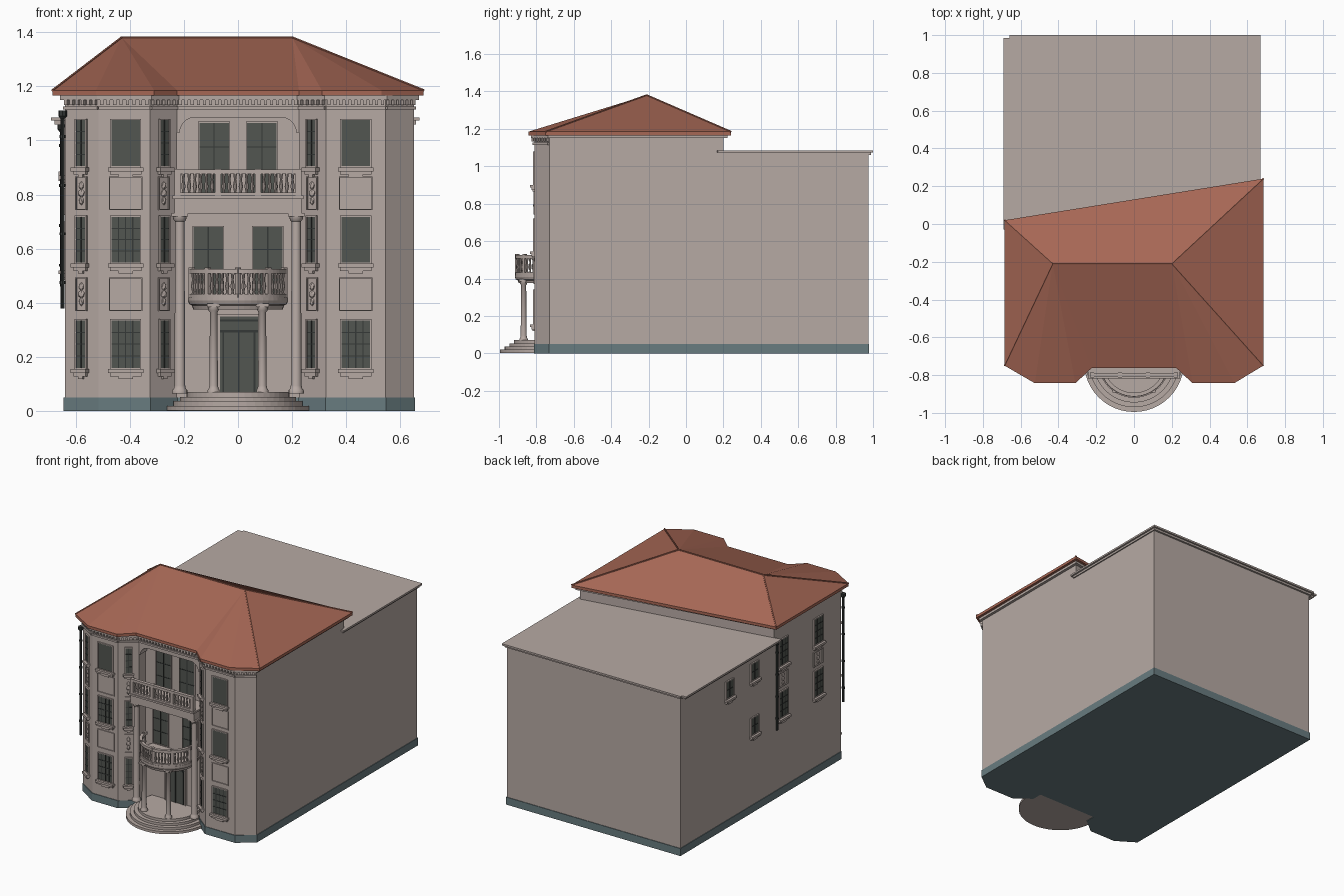
import bpy, bmesh, math
from mathutils import Vector, Matrix

if "Cube" in bpy.data.objects:
    bpy.data.objects.remove(bpy.data.objects["Cube"])


def material(name, rgb):
    m = bpy.data.materials.new(name)
    m.use_nodes = True
    m.diffuse_color = (*rgb, 1)
    m.node_tree.nodes["Principled BSDF"].inputs["Base Color"].default_value = (*rgb, 1)
    return m


STONE = material("pinkish stone", (0.47, 0.40, 0.37))
TILE = material("terracotta tile", (0.38, 0.135, 0.09))
PLINTH = material("slate blue plinth", (0.14, 0.20, 0.215))
GLASS = material("dark glass", (0.085, 0.092, 0.082))
IRON = material("dark iron", (0.035, 0.04, 0.038))

parts = {}


def part(name, mat, smooth=False):
    """Geometry collector; one object per named part."""
    if name not in parts:
        parts[name] = (bmesh.new(), mat, smooth)
    return parts[name][0]


def prism(bm, pts, z0, z1):
    lo = [bm.verts.new((x, y, z0)) for x, y in pts]
    hi = [bm.verts.new((x, y, z1)) for x, y in pts]
    bm.faces.new(lo[::-1])
    bm.faces.new(hi)
    for i in range(len(pts)):
        j = (i + 1) % len(pts)
        bm.faces.new((lo[i], lo[j], hi[j], hi[i]))


def offset(pts, d):
    """Mitred outward offset of a counter-clockwise outline."""
    out = []
    for i, p in enumerate(pts):
        p, a, b = Vector(p), Vector(pts[i - 1]), Vector(pts[(i + 1) % len(pts)])
        e, f = (p - a).normalized(), (b - p).normalized()
        n, m = Vector((e.y, -e.x)), Vector((f.y, -f.x))
        out.append(tuple(p + (n + m) * d / (1 + n.dot(m))))
    return out


def lathe(bm, x, y, profile, n=16, z=0):
    rings = [[bm.verts.new((x + r * math.cos(math.tau * i / n), y + r * math.sin(math.tau * i / n), z + h))
              for i in range(n)] for r, h in profile]
    bm.faces.new(rings[0][::-1])
    bm.faces.new(rings[-1])
    for a, b in zip(rings, rings[1:]):
        for i in range(n):
            j = (i + 1) % n
            bm.faces.new((a[i], a[j], b[j], b[i]))


class Wall:
    """A vertical wall face; u runs along it, o points outward."""

    def __init__(self, a, b):
        self.a, b = Vector(a), Vector(b)
        self.length = (b - self.a).length
        self.d = (b - self.a).normalized()
        self.n = Vector((self.d.y, -self.d.x))

    def matrix(self, u, o, z, size):
        p = self.a + self.d * u + self.n * o
        rot = Matrix.Rotation(math.atan2(self.d.y, self.d.x), 4, 'Z')
        return Matrix.Translation((p.x, p.y, z)) @ rot @ Matrix.Diagonal((*size, 1))

    def box(self, bm, u, o, z, w, t, h):
        bmesh.ops.create_cube(bm, size=1, matrix=self.matrix(u, o, z, (w, t, h)))

    def frame(self, bm, u, z, w, h, e, t):
        for s in (-1, 1):
            self.box(bm, u + s * (w + e) / 2, 0, z, e, t, h + 2 * e)
            self.box(bm, u, 0, z + s * (h + e) / 2, w, t, e)

    def window(self, u, z0, z1, w, cols=2, rows=3, sill=True):
        z, h = (z0 + z1) / 2, z1 - z0
        self.box(part("window_glass", GLASS), u, 0.002, z, w, 0.006, h)
        bars = part("window_bars", IRON)
        for i in range(1, cols):
            self.box(bars, u - w / 2 + w * i / cols, 0.005, z, 0.004, 0.005, h)
        for i in range(1, rows):
            self.box(bars, u, 0.005, z0 + h * i / rows, w, 0.005, 0.004)
        self.frame(part("window_frames", STONE), u, z, w, h, 0.005, 0.018)
        if sill:
            sills = part("window_sills", STONE)
            self.box(sills, u, 0.008, z0 - 0.012, w + 0.026, 0.032, 0.014)
            self.box(sills, u, 0.005, z0 - 0.025, w + 0.012, 0.02, 0.013)
            self.box(sills, u, 0.004, z0 - 0.036, w * 0.5, 0.014, 0.01)

    def panel(self, u, z, w, h, ornate=False):
        bm = part("relief_panels", STONE)
        self.frame(bm, u, z, w, h, 0.005, 0.012)
        if ornate:
            for dz, r in ((0.028, 0.011), (0, 0.014), (-0.028, 0.010)):
                bmesh.ops.create_icosphere(bm, subdivisions=1, radius=1,
                                           matrix=self.matrix(u, 0.002, z + dz, (r, 0.008, 0.016)))


# Ground outline: two canted bays with a recessed centre
bay_l = [(-.64, -.73), (-.515, -.81), (-.325, -.81), (-.225, -.73)]
bay_r = [(.225, -.73), (.325, -.81), (.545, -.81), (.65, -.73)]
niche = [(-.225, -.66), (.225, -.66)]
tall_back = [(.65, .2), (-.64, -.02)]
full_back = [(.65, .975), (-.64, .975)]
prism(part("front_block", STONE), bay_l + niche + bay_r + tall_back, 0.02, 1.165)
prism(part("rear_block", STONE), [(-.64, -.3), (.65, -.3)] + full_back, 0.02, 1.07)
prism(part("plinth", PLINTH), offset(bay_l + niche + bay_r + full_back, .004), 0, 0.05)

# Flat rear roof with a stepped edge
rear_roof = [(-.69, -.03), (.67, .17), (.67, 1), (-.66, 1), (-.66, .985), (-.69, .985)]
prism(part("rear_roof", STONE), rear_roof, 1.073, 1.085)
prism(part("rear_roof_moulding", STONE), offset(rear_roof, -.012), 1.06, 1.073)

# Cornice with dentils on the front
shell = bay_l + bay_r + tall_back
prism(part("cornice", STONE), offset(shell, .018), 1.15, 1.166)
front = bay_l + bay_r
for a, b in zip(front, front[1:]):
    w = Wall(a, b)
    w.box(part("cornice_band", STONE), w.length / 2, 0.004, 1.12, w.length, 0.016, 0.012)
    count = int(w.length / 0.022)
    for i in range(count):
        w.box(part("dentils", STONE), (i + 0.5) * w.length / count, 0.006, 1.141, 0.012, 0.018, 0.018)

# Arched lintel closing the top of the recess
arch = [(-.225, 1.165), (-.225, 1.03)]
for cx, start in ((-.16, math.pi), (.16, math.pi / 2)):
    for i in range(7):
        t = start - i * math.pi / 12
        arch.append((cx + .055 * math.cos(t), 1.03 + .055 * math.sin(t)))
arch += [(.225, 1.03), (.225, 1.165)]
bm = part("recess_arch", STONE)
v = [[bm.verts.new((x, y, z)) for x, z in arch] for y in (-.73, -.655)]
bm.faces.new(v[0])
bm.faces.new(v[1][::-1])
for i in range(len(arch)):
    j = (i + 1) % len(arch)
    bm.faces.new((v[0][i], v[1][i], v[1][j], v[0][j]))

# Hipped roof with fascia
eave = [(-.685, -.75), (-.525, -.843), (-.31, -.843), (-.225, -.763),
        (.225, -.763), (.31, -.843), (.53, -.843), (.685, -.75), (.685, .24), (-.685, .02)]
bm = part("hipped_roof", TILE)
prism(bm, eave, 1.166, 1.185)
e = [bm.verts.new((x, y, 1.185)) for x, y in eave]
ra, rb = bm.verts.new((-.43, -.21, 1.38)), bm.verts.new((.2, -.21, 1.38))
for i in range(3):
    bm.faces.new((e[i], e[i + 1], ra))
    bm.faces.new((e[i + 4], e[i + 5], rb))
for f in ((e[3], e[4], rb, ra), (e[7], e[8], rb), (e[8], e[9], ra, rb), (e[9], e[0], ra)):
    bm.faces.new(f)
for a, b in ((e[0], ra), (e[9], ra), (e[7], rb), (e[8], rb), (ra, rb)):
    d = b.co - a.co
    m = Matrix.Translation((a.co + b.co) / 2) @ d.to_track_quat('Z', 'Y').to_matrix().to_4x4()
    bmesh.ops.create_cone(part("ridge_caps", TILE), segments=6, radius1=.005, radius2=.005,
                          depth=d.length, cap_ends=True, matrix=m)

# Bay windows and panels on three floors
floors = ((.16, .335), (.55, .717), (.905, 1.075))
panel_z = (.432, .805)
for pts, flats in ((bay_l, (0, 1, 2)), (bay_r, (0, 1))):
    for i in flats:
        w = Wall(pts[i], pts[i + 1])
        wide = i == 1
        u = .1 if wide and pts is bay_l else w.length / 2
        for k, (z0, z1) in enumerate(floors):
            plain = wide and (k == 2 or (k == 1 and pts is bay_r))
            w.window(u, z0, z1, .105 if wide else .04, 1 if plain else (4 if wide else 2), 1 if plain else 4)
        for z in panel_z:
            w.panel(u, z, .115 if wide else .042, .115, ornate=not wide)

# Recessed centre: upper and middle windows, entrance door
centre = Wall(*niche)
for s in (-1, 1):
    centre.window(.225 + s * .088, .80, 1.065, .108, 2, 3, False)
    centre.window(.225 + s * .11, .43, .68, .108, 2, 3, False)
centre.box(part("door", GLASS), .228, .003, .21, .14, .008, .28)
centre.frame(part("door_frame", STONE), .228, .21, .14, .28, .008, .025)
for z in (.295, .335):
    centre.box(part("door_bars", IRON), .228, .008, z, .14, .008, .008)
for u in (.17, .228, .286):
    centre.box(part("door_bars", IRON), u, .008, .18, .006, .008, .22)

# Side windows on the left-hand wall
side = Wall((-.64, .975), (-.64, -.73))
for y, z in ((.455, .925), (.19, .945), (.19, .58)):
    side.window(.975 - y, z - .055, z + .055, .075, 2, 2)
for y in (-.115, -.487):
    for z in (.61, .96):
        side.window(.975 - y, z - .085, z + .085, .09, 3, 4)
    side.panel(.975 - y, .775, .09, .09, True)

# Round entrance steps
CY = -.73
for i, (r, top) in enumerate(((.265, .02), (.24, .037), (.215, .053), (.19, .07))):
    lathe(part("entrance_steps", STONE), 0, CY, [(r, .003), (r, top)], 48)


def column(x, y, r, z0, z1):
    bm = part("columns", STONE, True)
    lathe(bm, x, y, [(r * 1.4, 0), (r * 1.4, .012), (r * 1.1, .02), (r, .03), (r * .85, z1 - z0 - .03),
                     (r * 1.15, z1 - z0 - .024), (r * 1.3, z1 - z0 - .01), (r * 1.3, z1 - z0)], 16, z0)
    Wall((x, y), (x + 1, y)).box(part("column_blocks", STONE), 0, 0, z1 - .004, r * 3, r * 3, .012)


for s in (-1, 1):
    column(s * .215, -.77, .02, .065, .73)
    column(s * .09, -.868, .016, .065, .395)


def baluster(x, y, z):
    lathe(part("balusters", STONE, True), x, y, [(.007, 0), (.004, .01), (.008, .03), (.004, .055), (.007, .078)], 8, z)


# Round lower balcony
lathe(part("lower_balcony", STONE), 0, CY,
      [(.155, .375), (.165, .375), (.17, .39), (.18, .395), (.185, .408), (.185, .42)], 48)


def arc(r):
    return [(r * math.cos(t), CY + r * math.sin(t))
            for t in (math.pi + math.pi * i / 32 for i in range(33))]


for z0, z1 in ((.42, .432), (.508, .526)):
    prism(part("lower_rail", STONE), arc(.183) + arc(.163)[::-1], z0, z1)
for i in range(27):
    t = math.pi + math.pi * (i + .5) / 27
    x, y = .173 * math.cos(t), CY + .173 * math.sin(t)
    if i % 6 == 1:
        lathe(part("lower_posts", STONE), x, y, [(.012, .42), (.012, .53)], 4)
    else:
        baluster(x, y, .431)

# Straight upper balcony
edge = Wall((-.235, -.795), (.235, -.795))
edge.box(part("upper_balcony", STONE), .235, -.06, .757, .47, .14, .055)
edge.box(part("upper_balcony", STONE), .235, -.055, .79, .485, .155, .012)
for z, h in ((.802, .012), (.885, .016)):
    edge.box(part("upper_rail", STONE), .235, .005, z, .46, .022, h)
for i in range(4):
    edge.box(part("upper_posts", STONE), .012 + i * .1487, .005, .845, .022, .026, .1)
    for k in range(6 if i < 3 else 0):
        baluster(-.235 + .012 + i * .1487 + (k + 1) * .0212, -.80, .80)

# Drainpipes with hoppers and brackets
for x, y, z0, z1 in ((-.648, -.745, .38, 1.1), (-.65, -.04, .46, 1.05)):
    bm = part("drainpipes", IRON)
    lathe(bm, x, y, [(.007, z0), (.007, z1 - .02), (.016, z1 - .01), (.016, z1 + .01)], 8)
    for i in range(4):
        z = z0 + (z1 - z0) * (i + .5) / 4
        lathe(bm, x, y, [(.011, z), (.011, z + .01)], 8)

# Turn collected parts into objects
for name, (bm, mat, smooth) in parts.items():
    bmesh.ops.recalc_face_normals(bm, faces=bm.faces)
    mesh = bpy.data.meshes.new(name)
    bm.to_mesh(mesh)
    bm.free()
    mesh.materials.append(mat)
    ob = bpy.data.objects.new(name, mesh)
    bpy.context.collection.objects.link(ob)
    if smooth:
        bpy.ops.object.select_all(action='DESELECT')
        ob.select_set(True)
        bpy.context.view_layer.objects.active = ob
        bpy.ops.object.shade_smooth_by_angle(angle=math.radians(40))
